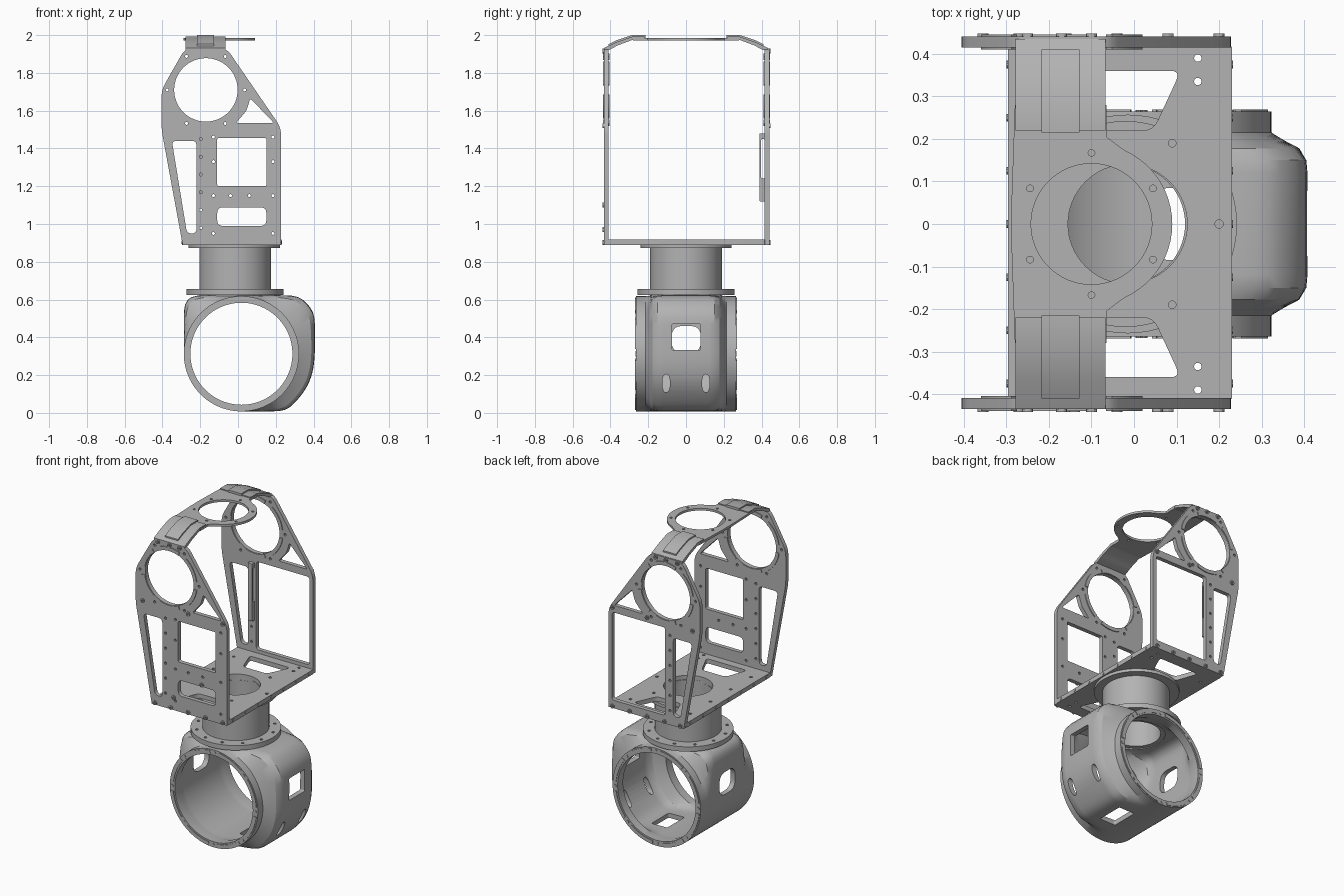
import bpy, bmesh, math
from mathutils import Matrix, Vector

if "Cube" in bpy.data.objects:
    bpy.data.objects.remove(bpy.data.objects["Cube"])

gray = bpy.data.materials.new("machined_gray")
gray.use_nodes = True
gray.diffuse_color = (0.45, 0.45, 0.45, 1)
gray.node_tree.nodes["Principled BSDF"].inputs["Base Color"].default_value = (0.45, 0.45, 0.45, 1)
parts = []


def add(name, mesh):
    mesh.materials.clear()
    mesh.materials.append(gray)
    ob = bpy.data.objects.new(name, mesh)
    bpy.context.collection.objects.link(ob)
    parts.append(ob)
    return ob


# Orientation of flat shapes: drawn in xy, xz or yz and centred at depth c
def flat(c):
    return Matrix.Translation((0, 0, c))


def facing_y(c):
    return Matrix(((1, 0, 0, 0), (0, 0, -1, c), (0, 1, 0, 0), (0, 0, 0, 1)))


def facing_x(c):
    return Matrix(((0, 0, 1, c), (1, 0, 0, 0), (0, 1, 0, 0), (0, 0, 0, 1)))


def circle(x, y, r, n=64):
    return [(x + r * math.cos(math.tau * i / n), y + r * math.sin(math.tau * i / n)) for i in range(n)]


def arc_band(x, y, r0, r1, a0, a1, n=12):
    angles = [math.radians(a0 + (a1 - a0) * i / n) for i in range(n + 1)]
    ring = [(r1, a) for a in angles] + [(r0, a) for a in reversed(angles)]
    return [(x + r * math.cos(a), y + r * math.sin(a)) for r, a in ring]


def rounded(points, r, n=5):
    out = []
    for i, p in enumerate(points):
        p, a, b = Vector(p), Vector(points[i - 1]), Vector(points[(i + 1) % len(points)])
        s = p + (a - p).normalized() * min(r, (a - p).length * 0.49)
        e = p + (b - p).normalized() * min(r, (b - p).length * 0.49)
        for k in range(n + 1):
            t = k / n
            out.append(tuple(s * (1 - t) ** 2 + p * 2 * t * (1 - t) + e * t * t))
    return out


def box(x0, x1, y0, y1, r=0.01):
    return rounded([(x0, y0), (x1, y0), (x1, y1), (x0, y1)], r)


def plate(name, outline, holes, thick, matrix):
    cu = bpy.data.curves.new(name, 'CURVE')
    cu.dimensions, cu.fill_mode, cu.extrude = '2D', 'BOTH', thick / 2
    for loop in [outline] + holes:
        sp = cu.splines.new('POLY')
        sp.points.add(len(loop) - 1)
        for pt, (x, y) in zip(sp.points, loop):
            pt.co = (x, y, 0, 1)
        sp.use_cyclic_u = True
    tmp = bpy.data.objects.new(name, cu)
    bpy.context.collection.objects.link(tmp)
    mesh = bpy.data.meshes.new_from_object(tmp.evaluated_get(bpy.context.evaluated_depsgraph_get()))
    bpy.data.objects.remove(tmp)
    mesh.transform(matrix)
    bm = bmesh.new()
    bm.from_mesh(mesh)
    bmesh.ops.remove_doubles(bm, verts=bm.verts, dist=0.00005)
    bmesh.ops.recalc_face_normals(bm, faces=bm.faces)
    bm.to_mesh(mesh)
    bm.free()
    return add(name, mesh)


def tube(name, x, r0, r1, z0, z1, bolts=0, br=0):
    holes = [circle(x, 0, r0)]
    holes += [circle(x + br * math.cos(math.tau * (i + 0.5) / bolts), br * math.sin(math.tau * (i + 0.5) / bolts), 0.009, 10)
              for i in range(bolts)]
    return plate(name, circle(x, 0, r1), holes, z1 - z0, flat((z0 + z1) / 2))


# Side plates with a bearing ring, a tapered slit and a brace triangle
EYE = (-0.17, 1.71)
side = rounded([(-0.293, 0.89), (0.228, 0.89), (0.228, 1.51), (-0.06, 1.93), (-0.28, 1.93),
                (-0.405, 1.71), (-0.405, 1.5)], 0.04)
side[0:6] = [(-0.293, 0.89)]
side[1:7] = [(0.228, 0.89)]
common = [circle(*EYE, 0.168),
          rounded([(0.065, 1.665), (0.19, 1.535), (-0.01, 1.535), (0.045, 1.6)], 0.012),
          rounded([(-0.35, 1.44), (-0.22, 1.44), (-0.22, 0.95), (-0.27, 0.95)], 0.025)]
common += [circle(EYE[0] + 0.205 * math.cos(math.radians(a)), EYE[1] + 0.205 * math.sin(math.radians(a)), 0.008, 10)
           for a in (0, 60, 120, 180, 240, 300)]
common += [circle(-0.197, 0.98 + 0.094 * i, 0.008, 10) for i in range(6)]
front_cuts = [box(-0.11, 0.15, 1.2, 1.455), box(-0.11, 0.15, 0.99, 1.088, 0.03)]
front_cuts += [circle(x, z, 0.008, 10) for x in (-0.13, 0.185) for z in (0.95, 1.15, 1.33, 1.46)]
front_cuts += [circle(x, 1.15, 0.008, 10) for x in (-0.04, 0.06)]
back_cuts = [box(-0.165, 0.205, 0.94, 1.49, 0.02)]

for name, y, cuts, sign in (("front", -0.422, front_cuts, -1), ("back", 0.428, back_cuts, 1)):
    plate(name + "_side_plate", side, common + cuts, 0.026, facing_y(y))
    for i in range(6):
        for k in (-1, 1):
            plate(name + "_bearing_rib", arc_band(*EYE, 0.17, 0.192, 60 * i + 8, 60 * i + 52), [], 0.008,
                  facing_y(y + k * 0.014))
    spots = [(x, 0.902) for x in (-0.27, -0.16, -0.04, 0.08, 0.2)]
    spots += [(-0.355, 1.52), (-0.04, 1.52), (0.2, 1.52), (-0.25, 1.915), (-0.17, 1.915), (-0.1, 1.915)]
    if sign < 0:
        spots += [(-0.14, 0.97), (0.055, 1.1)]
    for x, z in spots:
        plate(name + "_bolt", circle(x, z, 0.013, 12), [circle(x, z, 0.006, 6)], 0.01, facing_y(y + sign * 0.015))

# Slotted bar inside the back plate
plate("slotted_bar", box(0.39, 0.42, 1.12, 1.48, 0.004), [box(0.398, 0.416, 1.24, 1.45, 0.008)], 0.03, facing_x(-0.19))

# Base plate with neck opening and trapezoid cutouts
cuts = [circle(-0.015, 0, 0.14), circle(0.2, 0, 0.01, 10)]
for s in (-1, 1):
    cuts.append(rounded([(-0.17, s * 0.36), (0.11, s * 0.36), (0.045, s * 0.22), (-0.12, s * 0.22)], 0.025))
    cuts += [circle(x, s * y, 0.009, 10) for x, y in ((0.09, 0.19), (0.15, 0.335), (0.15, 0.39), (-0.24, 0.3), (-0.24, 0.1))]
plate("base_plate", box(-0.296, 0.23, -0.412, 0.418, 0.004), cuts, 0.028, flat(0.904))
for i in range(7):
    y = 0.125 * (i - 3)
    for x in (-0.296, 0.229):
        plate("base_edge_bolt", circle(y, 0.904, 0.009, 10), [], 0.008, facing_x(x))

# Neck tube and its flanges
tube("neck_tube", -0.015, 0.14, 0.19, 0.6, 0.88)
tube("upper_flange", -0.02, 0.14, 0.242, 0.872, 0.892)
tube("lower_flange", -0.015, 0.14, 0.257, 0.625, 0.655, 12, 0.225)

# Top strap with its ring bulging to one side
RX = -0.1
bulge = [(RX + 0.19 * math.cos(math.radians(a)), 0.19 * math.sin(math.radians(a))) for a in range(-66, 67, 6)]
strap = [(-0.28, -0.28), (-0.065, -0.28), (-0.065, -0.205), (-0.045, -0.19)] + bulge
strap += [(-0.045, 0.19), (-0.065, 0.205), (-0.065, 0.28), (-0.28, 0.28)]
strap += [(-0.288, 0.05), (-0.288, -0.05)]
ring_cuts = [circle(RX, 0, 0.142)]
ring_cuts += [circle(RX + 0.167 * math.cos(math.radians(a)), 0.167 * math.sin(math.radians(a)), 0.008, 10)
              for a in range(30, 360, 60)]
plate("top_ring_strap", strap, ring_cuts, 0.014, flat(1.979))

# Bent end brackets with a raised tongue
for s, name in ((-1, "front"), (1, "back")):
    bend = [(0.435, 1.92), (0.435, 1.932), (0.37, 1.962), (0.285, 1.992), (0.22, 1.992), (0.22, 1.976),
            (0.28, 1.976), (0.36, 1.946), (0.41, 1.92)]
    plate(name + "_bent_bracket", [(s * y, z) for y, z in bend], [], 0.212, facing_x(-0.173))
    tongue = [(0.41, 1.94), (0.41, 1.952), (0.37, 1.972), (0.285, 2.0), (0.215, 2.0), (0.215, 1.985), (0.28, 1.985)]
    plate(name + "_bracket_tongue", [(s * y, z) for y, z in tongue], [], 0.09, facing_x(-0.173))
    plate(name + "_tongue_bolt", circle(-0.173, s * 0.265, 0.014, 12), [circle(-0.173, s * 0.265, 0.008, 6)], 0.006, flat(1.997))

# Head shell: round ends blending into a squarish body bulging towards +x
CX, CZ, R0, N = 0.018, 0.313, 0.305, 96
walls = [(0, 0.39), (90, 0.31), (180, 0.305), (270, 0.305), (45, 0.435), (135, 0.41), (-45, 0.385), (-22, 0.395)]


def body_radius(a):
    total = sum(max(0, math.cos(a - math.radians(d)) / h) ** 24 for d, h in walls)
    if math.pi <= a <= 1.5 * math.pi:
        return R0
    return max(R0, total ** (-1 / 24))


half = [(0.265, 0), (0.215, 0), (0.197, 0.35), (0.178, 0.78), (0.15, 0.97), (0.12, 1)]
outer = [(-y, k, 0) for y, k in half] + [(y, k, 0) for y, k in reversed(half)]
inner = [(y * 0.98 if y < 0.26 else y, k, 0.035) for y, k, _ in reversed(outer)]
inner = [(y, k, 0.035 if abs(y) > 0.2 else 0.032) for y, k, _ in inner]
inner[-1] = (-0.265, 0, 0.035)
bm = bmesh.new()
rings = []
for y, k, wall in outer + inner:
    ring = []
    for i in range(N):
        a = math.tau * i / N
        r = R0 + (body_radius(a) - R0) * k - wall
        ring.append(bm.verts.new((CX + r * math.cos(a), y, CZ + r * math.sin(a))))
    rings.append(ring)
for j in range(len(rings)):
    p, q = rings[j - 1], rings[j]
    for i in range(N):
        bm.faces.new((p[i - 1], p[i], q[i], q[i - 1]))
bmesh.ops.recalc_face_normals(bm, faces=bm.faces)
head_mesh = bpy.data.meshes.new("head_shell")
bm.to_mesh(head_mesh)
bm.free()
head = add("head_shell", head_mesh)

# Openings cut through the head
cutters = [plate("cutter", box(-0.075, 0.078, 0.333, 0.47, 0.008), [], 0.2, facing_x(0.4)),
           plate("cutter", box(-0.075, 0.078, 0.32, 0.46, 0.055), [], 0.2, facing_x(-0.3)),
           plate("cutter", box(0.07, 0.18, -0.085, 0.085), [], 0.24, flat(0.03)),
           plate("cutter", circle(-0.015, 0, 0.165), [], 0.2, flat(0.62))]
cutters += [plate("cutter", box(y - 0.02, y + 0.02, 0.11, 0.205, 0.045), [], 0.3, facing_x(0.36)) for y in (-0.105, 0.105)]
bpy.context.view_layer.objects.active = head
for c in cutters:
    mod = head.modifiers.new("opening", 'BOOLEAN')
    mod.operation, mod.solver, mod.object = 'DIFFERENCE', 'EXACT', c
    bpy.ops.object.modifier_apply(modifier=mod.name)
    parts.remove(c)
    bpy.data.objects.remove(c)

# Raised rim segments and bolts on both round ends of the head
for s in (-1, 1):
    for i in range(8):
        plate("head_rim_segment", arc_band(CX, CZ, 0.279, 0.298, 45 * i + 5, 45 * i + 38), [], 0.008, facing_y(s * 0.265))
        a = math.radians(45 * i - 1)
        plate("head_rim_bolt", circle(CX + 0.288 * math.cos(a), CZ + 0.288 * math.sin(a), 0.009, 10), [], 0.006,
              facing_y(s * 0.265))

# Smooth rounded surfaces, keeping edges crisp
bpy.ops.object.select_all(action='DESELECT')
for ob in parts:
    ob.select_set(True)
bpy.context.view_layer.objects.active = head
bpy.ops.object.shade_smooth_by_angle(angle=math.radians(30))
